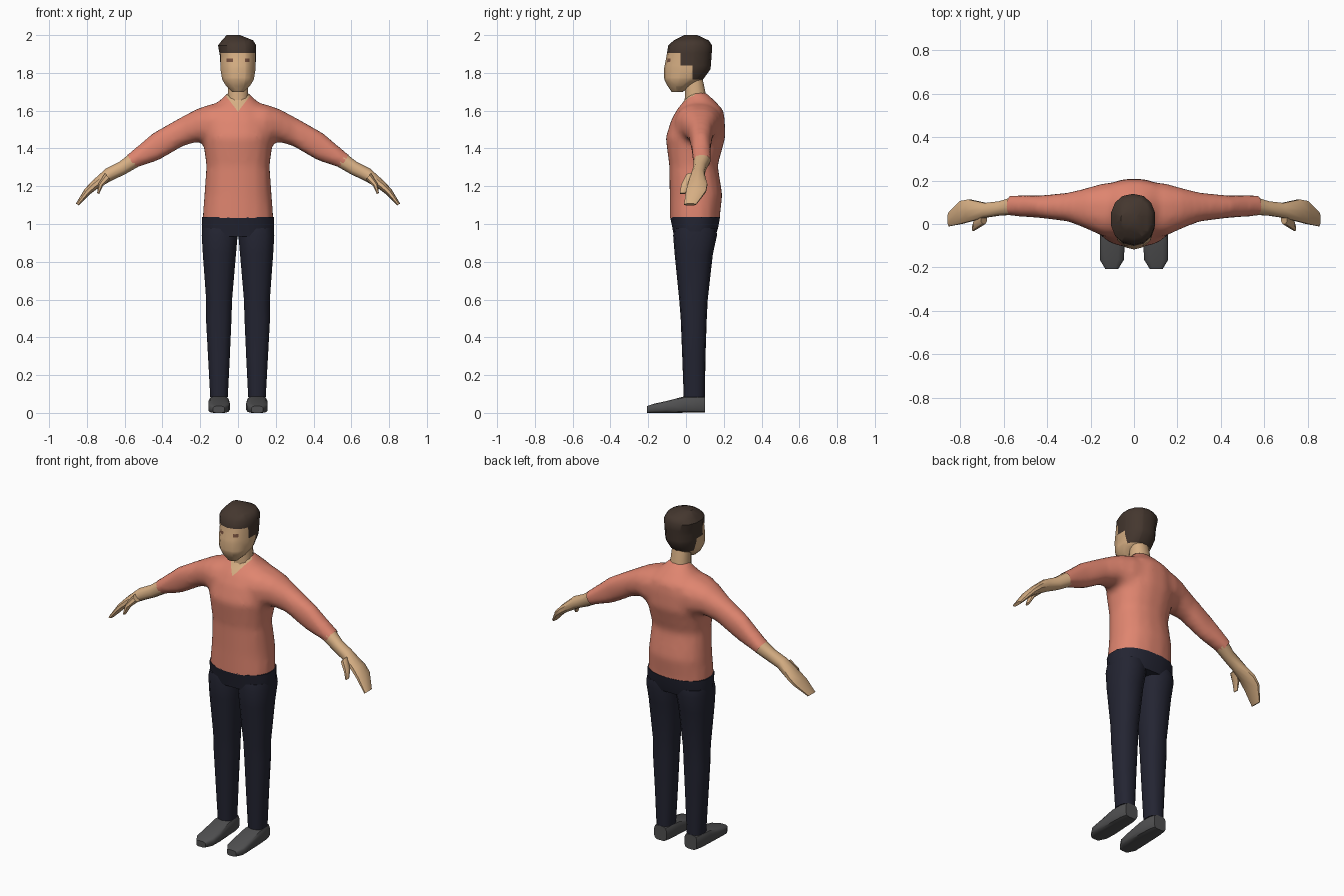
import bpy, bmesh, math
from mathutils import Vector

if "Cube" in bpy.data.objects:
    bpy.data.objects.remove(bpy.data.objects["Cube"])


def material(name, rgb):
    m = bpy.data.materials.new(name)
    m.diffuse_color = (*rgb, 1)
    m.use_nodes = True
    m.node_tree.nodes["Principled BSDF"].inputs["Base Color"].default_value = m.diffuse_color
    return m


SHIRT = material("coral_shirt", (0.74, 0.235, 0.16))
SKIN = material("skin", (0.68, 0.43, 0.23))
PANTS = material("navy_trousers", (0.017, 0.018, 0.032))
SHOES = material("grey_shoes", (0.08, 0.08, 0.082))
HAIR = material("dark_hair", (0.058, 0.038, 0.028))
EYES = material("brown_eyes", (0.19, 0.085, 0.05))


def flat(z, x0, x1, y0, y1):
    """Horizontal ring: centre and two half axes."""
    return (Vector(((x0 + x1) / 2, (y0 + y1) / 2, z)),
            Vector(((x1 - x0) / 2, 0, 0)), Vector((0, (y1 - y0) / 2, 0)))


def limb(xt, zt, xb, zb, y0, y1):
    """Ring across an arm, from its top point to its bottom point."""
    return (Vector(((xt + xb) / 2, (y0 + y1) / 2, (zt + zb) / 2)),
            Vector((0, (y1 - y0) / 2, 0)), Vector(((xt - xb) / 2, 0, (zt - zb) / 2)))


def loft(bm, rings, sides=12, power=2.3):
    """Skin a row of superellipse rings and cap both ends."""
    def curve(t):
        return math.copysign(abs(t) ** (2 / power), t)
    rows = []
    for c, u, v in rings:
        row = []
        for i in range(sides):
            a = 2 * math.pi * (i + 0.5) / sides
            row.append(bm.verts.new(c + u * curve(math.cos(a)) + v * curve(math.sin(a))))
        rows.append(row)
    for a, b in zip(rows, rows[1:]):
        for i in range(sides):
            j = (i + 1) % sides
            bm.faces.new((a[i], a[j], b[j], b[i]))
    bm.faces.new(rows[0])
    bm.faces.new(rows[-1])


def cut(bm, co, no, clear=False):
    bmesh.ops.bisect_plane(bm, geom=bm.verts[:] + bm.edges[:] + bm.faces[:],
                           plane_co=co, plane_no=no, clear_outer=clear)


def finish(name, bm, mats, mirror=False, angle=45):
    bmesh.ops.recalc_face_normals(bm, faces=bm.faces[:])
    me = bpy.data.meshes.new(name)
    bm.to_mesh(me)
    bm.free()
    ob = bpy.data.objects.new(name, me)
    bpy.context.collection.objects.link(ob)
    for m in mats:
        me.materials.append(m)
    bpy.ops.object.select_all(action='DESELECT')
    ob.select_set(True)
    bpy.context.view_layer.objects.active = ob
    bpy.ops.object.shade_smooth_by_angle(angle=math.radians(angle))
    if mirror:
        ob.modifiers.new("mirror", 'MIRROR').use_mirror_merge = False
    return ob


def simple(name, rings, mat, mirror=False, sides=12, power=2.3, angle=45):
    bm = bmesh.new()
    loft(bm, rings, sides, power)
    return finish(name, bm, [mat], mirror, angle)


# Shirt: torso and sleeves blended into one skin
bm = bmesh.new()
loft(bm, [flat(z, -h, h, a, b) for z, h, a, b in [
    (0.98, .19, -.088, .18), (1.05, .188, -.088, .182), (1.155, .18, -.088, .194),
    (1.31, .169, -.09, .169), (1.457, .19, -.11, .21), (1.55, .18, -.08, .208),
    (1.605, .155, -.05, .198), (1.66, .09, -.005, .145), (1.70, .05, .015, .10)]], 16)
half = [(.14, 1.638, .14, 1.41, -.06, .19), (.22, 1.61, .21, 1.435, -.025, .168),
        (.31, 1.562, .29, 1.412, .01, .146), (.45, 1.484, .42, 1.335, .027, .132),
        (.57, 1.38, .54, 1.297, .035, .134), (.64, 1.33, .61, 1.25, .035, .125)]
sleeves = [limb(-a, b, -c, d, e, f) for a, b, c, d, e, f in reversed(half)]
sleeves += [limb(0, 1.65, 0, 1.44, -.06, .20)] + [limb(*r) for r in half]
loft(bm, sleeves, 12)
base = finish("shirt_base", bm, [SHIRT])
mod = base.modifiers.new("blend", 'REMESH')
mod.mode = 'VOXEL'
mod.voxel_size = 0.018
mod = base.modifiers.new("relax", 'SMOOTH')
mod.iterations = 5
graph = bpy.context.evaluated_depsgraph_get()
bm = bmesh.new()
bm.from_mesh(base.evaluated_get(graph).to_mesh())
bpy.data.objects.remove(base)

# Trim hem and cuffs, then cut the V neckline
cut(bm, (0, 0, 1.032), (0, 0, -1), True)
for s in (-1, 1):
    cut(bm, (s * .57, 0, 1.34), (s * .85, 0, -.5), True)
    cut(bm, (0, 0, 1.595), (s * 1.3, 0, -1))
for f in bm.faces:
    c = f.calc_center_median()
    f.material_index = int(c.y < .05 and c.z > 1.595 + 1.3 * abs(c.x))
finish("shirt", bm, [SHIRT, SKIN], angle=60)

# Forearms with flat hands, and thumbs
simple("forearm_and_hand", [limb(*r) for r in [
    (.56, 1.382, .53, 1.302, .04, .128), (.63, 1.328, .60, 1.262, .038, .106),
    (.70, 1.293, .665, 1.232, .028, .098), (.775, 1.225, .74, 1.19, .008, .115),
    (.812, 1.185, .78, 1.16, -.002, .108), (.858, 1.108, .842, 1.098, -.012, .055)]],
    SKIN, True, 10)
simple("thumb", [limb(*r) for r in [
    (.705, 1.27, .675, 1.235, -.002, .05), (.74, 1.215, .715, 1.20, -.026, .022),
    (.746, 1.165, .735, 1.158, -.034, -.004)]], SKIN, True, 8)

# Neck
simple("neck", [flat(z, -h, h, a, b) for z, h, a, b in [
    (1.60, .06, -.01, .12), (1.68, .056, -.008, .108), (1.79, .052, -.005, .085)]], SKIN)

# Head: hairline and eyes cut into the faces
bm = bmesh.new()
loft(bm, [flat(*r) for r in [
    (1.698, -.03, .03, -.075, -.02), (1.73, -.064, .064, -.097, .03),
    (1.765, -.086, .086, -.115, .09), (1.82, -.095, .095, -.117, .13),
    (1.885, -.097, .097, -.104, .135), (1.945, -.108, .099, -.094, .139),
    (1.972, -.088, .082, -.065, .12), (2.0, -.06, .012, -.01, .06)]], 14, 2.2)
for z in (1.775, 1.84, 1.858, 1.876, 1.905):
    cut(bm, (0, 0, z), (0, 0, 1))
for y in (-.03, .035):
    cut(bm, (0, y, 0), (0, 1, 0))
for x in (-.06, -.027, .036, .06):
    cut(bm, (x, 0, 0), (1, 0, 0))
for f in bm.faces:
    c = f.calc_center_median()
    if c.z > 1.905 or (c.y > -.03 and c.z > 1.84) or (c.y > .035 and c.z > 1.765):
        f.material_index = 1
    elif c.y < -.03 and 1.858 < c.z < 1.876 and (-.06 < c.x < -.027 or .036 < c.x < .06):
        f.material_index = 2
finish("head", bm, [SKIN, HAIR, EYES], angle=40)

# Trousers: hips and two legs
simple("trouser_hips", [flat(z, -h, h, a, b) for z, h, a, b in [
    (.935, .190, -.066, .158), (.98, .195, -.074, .172), (1.036, .193, -.086, .182)]],
    PANTS, False, 16, 2.4, 60)
simple("trouser_leg", [flat(*r) for r in [
    (.085, .053, .148, -.012, .10), (.30, .042, .160, -.02, .103),
    (.50, .033, .171, -.028, .11), (.60, .030, .170, -.036, .115),
    (.84, .009, .188, -.06, .142), (.94, .0, .194, -.068, .164),
    (.98, .0, .19, -.06, .16)]], PANTS, True, 14, 2.4, 60)

# Shoes: lofted from heel to toe
def shoe_ring(y, x0, x1, h):
    return (Vector(((x0 + x1) / 2, y, h / 2)), Vector(((x1 - x0) / 2, 0, 0)),
            Vector((0, 0, h / 2)))


simple("shoe", [shoe_ring(*r) for r in [
    (.10, .06, .142, .087), (.06, .05, .152, .09), (-.01, .046, .156, .088),
    (-.10, .042, .158, .064), (-.165, .046, .158, .05), (-.207, .072, .132, .036)]],
    SHOES, True, 12, 4.0, 40)
